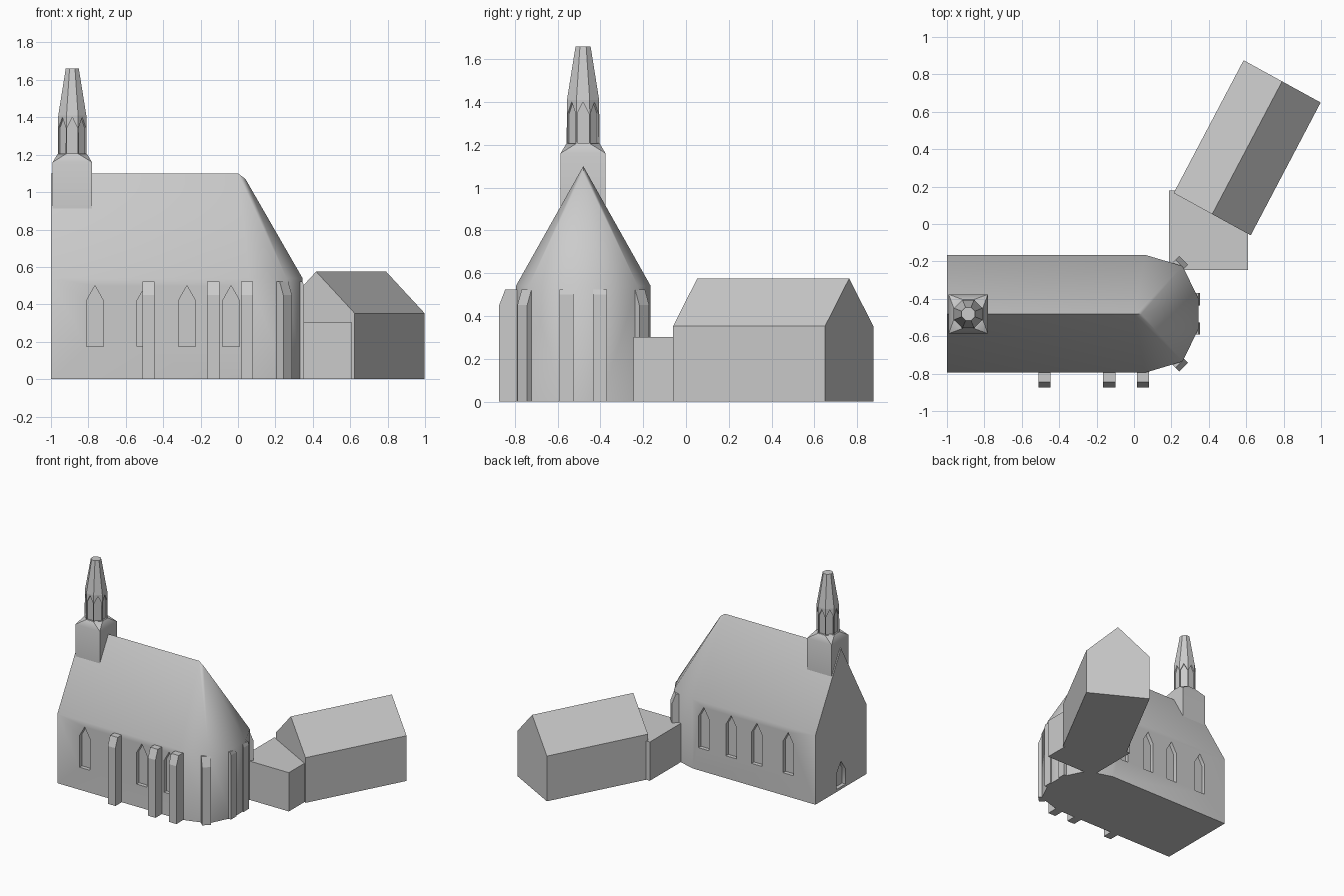
import bpy, bmesh, math
from mathutils import Matrix, Vector

if "Cube" in bpy.data.objects:
    bpy.data.objects.remove(bpy.data.objects["Cube"])

stone = bpy.data.materials.new("light_grey_stone")
stone.diffuse_color = (0.6, 0.6, 0.6, 1)
stone.use_nodes = True
stone.node_tree.nodes["Principled BSDF"].inputs["Base Color"].default_value = stone.diffuse_color

CY = -0.48          # centre line of the nave
EAVE, RIDGE = 0.54, 1.10


def hull(name, pts, smooth=None):
    """Convex solid around a few points."""
    bm = bmesh.new()
    for p in pts:
        bm.verts.new(p)
    bmesh.ops.convex_hull(bm, input=bm.verts[:])
    bmesh.ops.dissolve_limit(bm, angle_limit=math.radians(0.5),
                             verts=bm.verts[:], edges=bm.edges[:])
    bmesh.ops.recalc_face_normals(bm, faces=bm.faces[:])
    me = bpy.data.meshes.new(name)
    bm.to_mesh(me)
    bm.free()
    me.materials.append(stone)
    ob = bpy.data.objects.new(name, me)
    bpy.context.collection.objects.link(ob)
    if smooth:
        shade(ob, smooth)
    return ob


def select(obs):
    bpy.ops.object.select_all(action='DESELECT')
    for o in obs:
        o.select_set(True)
    bpy.context.view_layer.objects.active = obs[0]


def shade(ob, deg):
    select([ob])
    bpy.ops.object.shade_smooth_by_angle(angle=math.radians(deg))


def arch_cutter(x, y, ang, w, z0, shoulder, top, depth):
    """Pointed-arch prism sunk into the wall at (x, y) facing ang."""
    m = Matrix.Translation((x, y, 0)) @ Matrix.Rotation(ang, 4, 'Z')
    prof = [(-w/2, z0), (w/2, z0), (w/2, shoulder), (0, top), (-w/2, shoulder)]
    return hull("arch_cutter", [m @ Vector((r, s, z))
                                for r in (-depth, 0.05) for s, z in prof])


def carve(ob, cutters):
    for c in cutters:
        c.hide_render = True
        mod = ob.modifiers.new("recess", 'BOOLEAN')
        mod.operation, mod.solver, mod.object = 'DIFFERENCE', 'EXACT', c
        select([ob])
        bpy.ops.object.modifier_apply(modifier=mod.name)
        bpy.data.objects.remove(c)


def ring(x, y, z, apothem, n=8):
    r = apothem / math.cos(math.pi / n)
    return [(x + r*math.cos((i + .5)*2*math.pi/n),
             y + r*math.sin((i + .5)*2*math.pi/n), z) for i in range(n)]


# Nave with many-sided apse and steep roof
half = [(-1, 0.315), (0.06, 0.315), (0.26, 0.255), (0.345, 0.08)]
plan = [(x, CY + s*y) for x, y in half for s in (-1, 1)]
nave = hull("nave", [(x, y, z) for x, y in plan for z in (0, EAVE)] +
            [(-1, CY, RIDGE), (0, CY, RIDGE), (0.04, CY, 1.07)])

# Pointed windows on both long sides, doorway in the west gable
cuts = [arch_cutter(x, CY + s*0.315, s*math.pi/2, 0.09, 0.175, 0.42, 0.5, 0.03)
        for x in (-0.765, -0.495, -0.273, -0.037) for s in (-1, 1)]
cuts.append(arch_cutter(-1, CY, math.pi, 0.11, 0.02, 0.14, 0.22, 0.03))
carve(nave, cuts)
shade(nave, 45)


# Buttresses, placed by the outer tip
def buttress(name, x, y, deg, low=0.45, slope=0.028):
    m = Matrix.Translation((x, y, 0)) @ Matrix.Rotation(math.radians(deg), 4, 'Z')
    prof = [(-0.11, 0), (0, 0), (0, low), (-slope, 0.523), (-0.11, 0.523)]
    hull(name, [m @ Vector((r, s, z)) for r, z in prof for s in (-0.0325, 0.0325)])


for x in (-0.478, -0.132, 0.048):
    buttress("side_buttress", x, -0.873, -90)
for s in (-1, 1):
    buttress("corner_buttress", 0.265, CY + s*0.285, s*45)
    buttress("end_buttress", 0.353, CY + s*0.078, 0, 0.50, 0.008)

# Square turret base narrowing to an octagon
TX, TY = -0.886, -0.481
hull("turret_base", [(TX + a*0.105, TY + b*0.105, z)
                     for a in (-1, 1) for b in (-1, 1) for z in (0.9, 1.16)] +
     ring(TX, TY, 1.205, 0.078), 40)

# Octagonal belfry and spire with a pointed recess on every face
spire = hull("spire", ring(TX, TY, 1.2, 0.077) + ring(TX, TY, 1.41, 0.075) +
             ring(TX, TY, 1.66, 0.035))
carve(spire, [arch_cutter(TX + 0.077*math.cos(a), TY + 0.077*math.sin(a), a,
                          0.054, 1.207, 1.345, 1.40, 0.012)
              for a in [i*math.pi/4 for i in range(8)]])

# Flat-roofed link between church and annex
hull("link_block", [(x, y, z) for x in (0.187, 0.61)
                    for y in (-0.245, 0.178) for z in (0, 0.302)])

# Annex with gabled roof, turned away from the church
mid, along, across = Vector((0.605, 0.4075)), Vector((0.187, 0.355)), Vector((0.206, -0.113))
annex = []
for s in (-1, 1):
    e = mid + s*along
    annex.append((e.x, e.y, 0.575))
    for t in (-1, 1):
        p = e + t*across
        annex += [(p.x, p.y, 0), (p.x, p.y, 0.352)]
hull("annex", annex)
